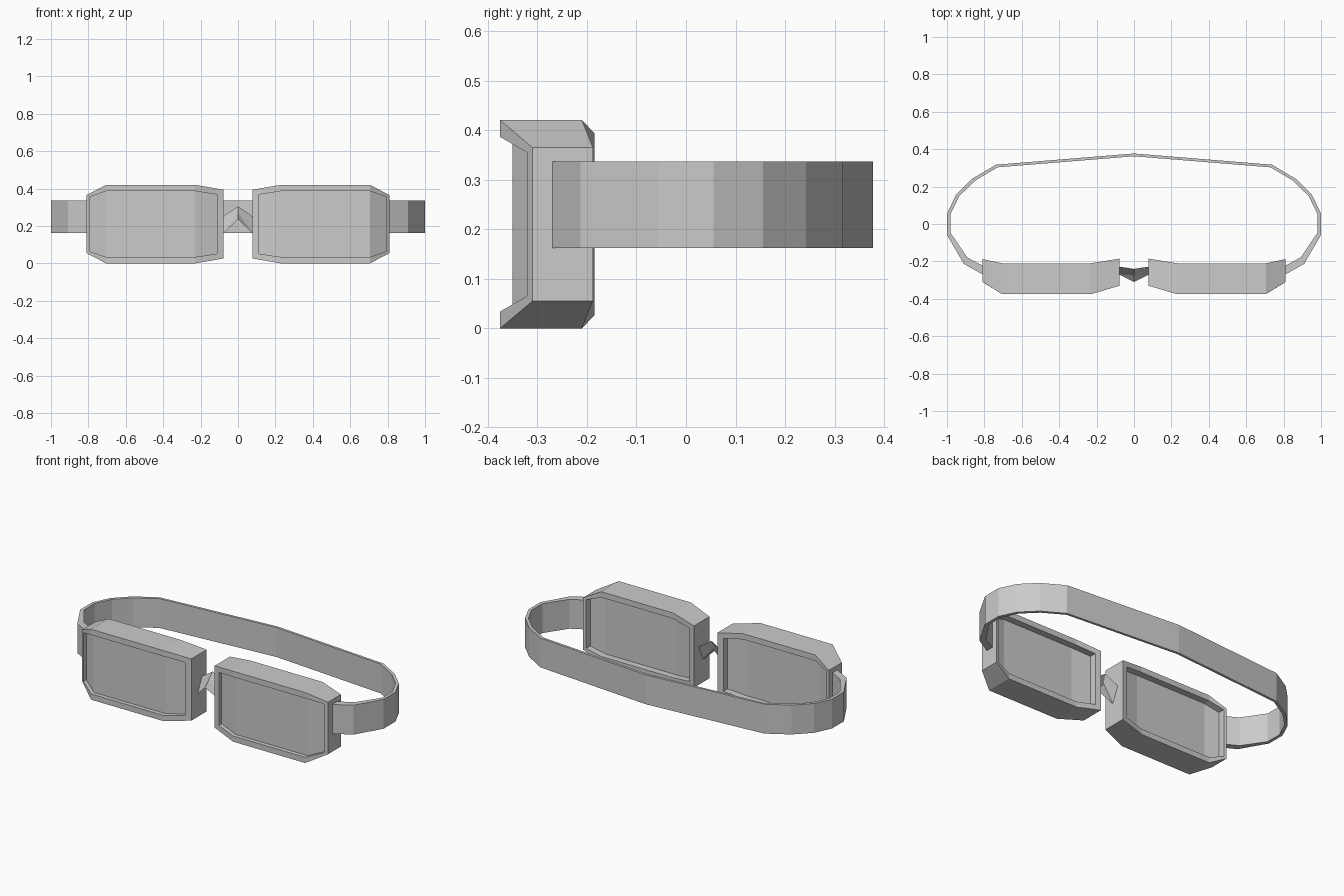
import bpy
import bmesh

cube = bpy.data.objects.get("Cube")
if cube:
    bpy.data.objects.remove(cube)

grey = bpy.data.materials.new("matte grey")
grey.use_nodes = True
COLOUR = (0.6, 0.6, 0.6, 1)
grey.diffuse_color = COLOUR
grey.node_tree.nodes["Principled BSDF"].inputs["Base Color"].default_value = COLOUR

MID = 0.21  # height of the horizontal symmetry plane


def make_object(name, bm):
    bmesh.ops.recalc_face_normals(bm, faces=bm.faces)
    mesh = bpy.data.meshes.new(name)
    bm.to_mesh(mesh)
    bm.free()
    mesh.materials.append(grey)
    obj = bpy.data.objects.new(name, mesh)
    bpy.context.collection.objects.link(obj)
    return obj


# Columns of the eyecup, from nose to temple: x, half height, front y, back y
OUTER = [(0.077, 0.184, -0.33, -0.185), (0.23, 0.21, -0.375, -0.21),
         (0.705, 0.21, -0.375, -0.21), (0.81, 0.155, -0.31, -0.188)]
INNER = [(0.112, 0.158, -0.34, -0.191), (0.23, 0.176, -0.375, -0.21),
         (0.705, 0.176, -0.375, -0.21), (0.793, 0.145, -0.321, -0.192)]


def ring(bm, columns, depth, offset=0):
    """Eight-sided loop: along the top edge, then back along the bottom."""
    top = [bm.verts.new((c[0], c[depth] + offset, MID + c[1])) for c in columns]
    low = [bm.verts.new((c[0], c[depth] + offset, MID - c[1])) for c in columns]
    return top + low[::-1]


def bridge(bm, a, b):
    n = len(a)
    for i in range(n):
        j = (i + 1) % n
        bm.faces.new((a[i], a[j], b[j], b[i]))


def cap(bm, loop):
    for i in range(3):
        bm.faces.new((loop[i], loop[i + 1], loop[6 - i], loop[7 - i]))


def eyecup(name, side):
    bm = bmesh.new()
    loops = [ring(bm, INNER, 2, 0.025), ring(bm, INNER, 2), ring(bm, OUTER, 2),
             ring(bm, OUTER, 3), ring(bm, INNER, 3), ring(bm, INNER, 3, -0.04)]
    for a, b in zip(loops, loops[1:]):
        bridge(bm, a, b)
    cap(bm, loops[0])   # front of lens
    cap(bm, loops[-1])  # back of lens
    for v in bm.verts:
        v.co.x *= side
    make_object(name, bm)


eyecup("left_eyecup", 1)
eyecup("right_eyecup", -1)

# Head strap: outer and inner path from left temple to the back centre
OUT_PATH = [(0.80, -0.275), (0.91, -0.213), (1.0, -0.058), (1.0, 0.055),
            (0.952, 0.155), (0.865, 0.242), (0.738, 0.317), (0, 0.377)]
IN_PATH = [(0.80, -0.228), (0.892, -0.178), (0.98, -0.048), (0.982, 0.05),
           (0.935, 0.148), (0.852, 0.23), (0.73, 0.303), (0, 0.362)]


def full_path(half):
    return half + [(-x, y) for x, y in half[-2::-1]]


bm = bmesh.new()
sections = []
for (ox, oy), (ix, iy) in zip(full_path(OUT_PATH), full_path(IN_PATH)):
    corners = [(ox, oy, 0.162), (ox, oy, 0.337), (ix, iy, 0.337), (ix, iy, 0.162)]
    sections.append([bm.verts.new(p) for p in corners])
for a, b in zip(sections, sections[1:]):
    bridge(bm, a, b)
bm.faces.new(sections[0])
bm.faces.new(sections[-1])
make_object("head_strap", bm)

# Nose bridge: a folded wedge pointing forward between the cups
bm = bmesh.new()
peak, fold, tip, under = [bm.verts.new((0, y, z)) for y, z in
                          ((-0.24, 0.305), (-0.275, 0.27), (-0.31, 0.235), (-0.255, 0.25))]
for side in (1, -1):
    high = bm.verts.new((0.08 * side, -0.228, 0.25))
    low = bm.verts.new((0.08 * side, -0.27, 0.16))
    bm.faces.new((peak, fold, low, high))
    bm.faces.new((fold, tip, low))
    bm.faces.new((tip, under, low))
    bm.faces.new((under, peak, high, low))
make_object("nose_bridge", bm)
